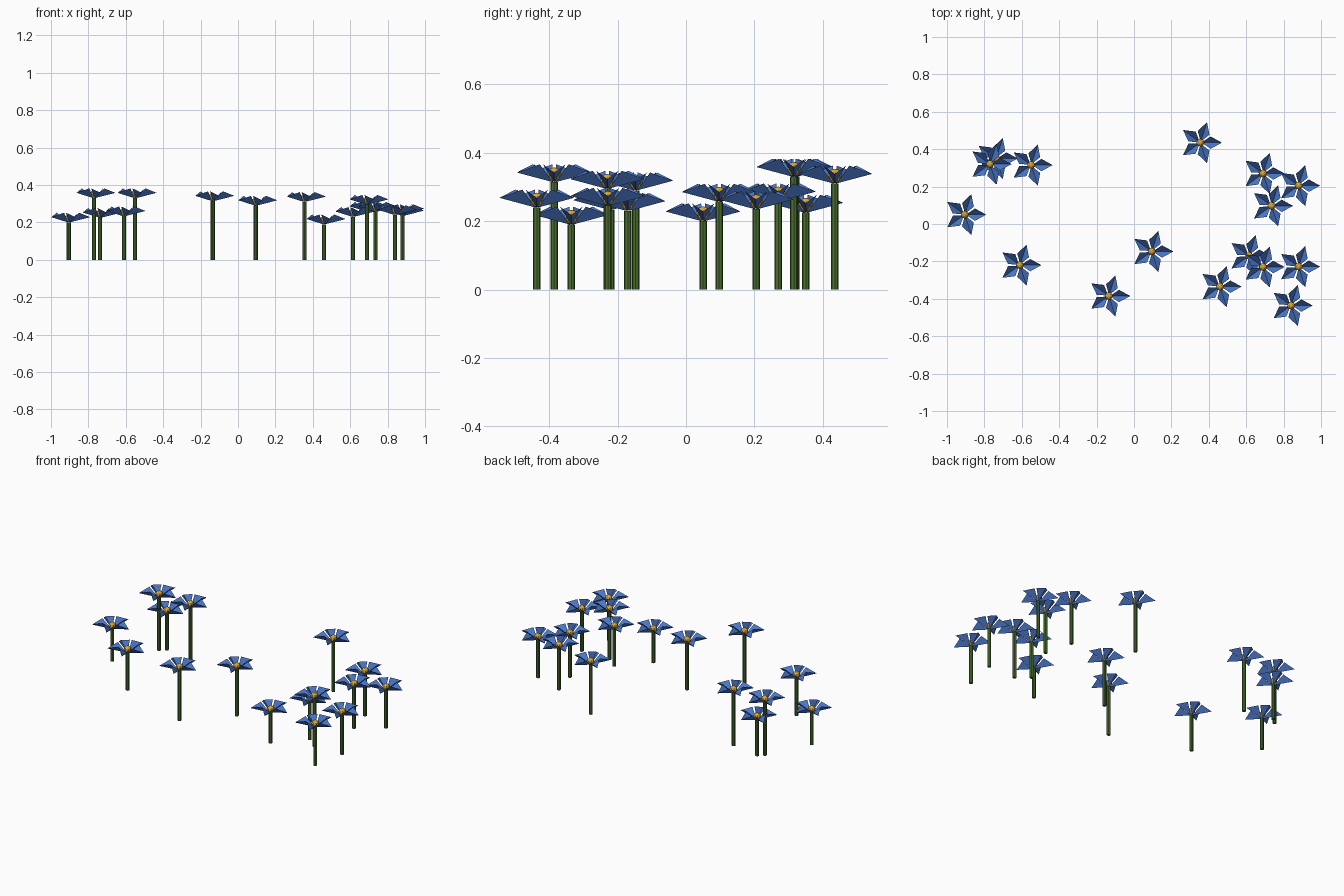
import bpy, bmesh
from math import cos, sin, pi
from mathutils import Matrix, Vector

if "Cube" in bpy.data.objects:
    bpy.data.objects.remove(bpy.data.objects["Cube"])

# x, y, stem height of each flower
FLOWERS = [(-.905, .05, .20), (-.77, .32, .33), (-.737, .35, .225), (-.55, .315, .33),
           (-.61, -.22, .233), (-.135, -.385, .314), (.095, -.147, .29), (.355, .435, .31),
           (.46, -.335, .19), (.615, -.17, .23), (.69, -.23, .295), (.69, .27, .258),
           (.735, .097, .257), (.88, .205, .235), (.88, -.228, .245), (.84, -.436, .24)]


def material(name, color):
    m = bpy.data.materials.new(name)
    m.diffuse_color = (*color, 1)
    m.use_nodes = True
    m.node_tree.nodes["Principled BSDF"].inputs["Base Color"].default_value = m.diffuse_color
    return m


GREEN = material("stem_green", (.07, .16, .03))
BLUE = material("petal_blue", (.07, .19, .60))
GOLD = material("centre_gold", (.72, .40, .04))


def make_object(name, bm, mat, loc):
    me = bpy.data.meshes.new(name)
    bm.to_mesh(me)
    bm.free()
    me.materials.append(mat)
    ob = bpy.data.objects.new(name, me)
    ob.location = loc
    bpy.context.collection.objects.link(ob)


def stem(h):
    bm = bmesh.new()
    bmesh.ops.create_cone(bm, cap_ends=True, segments=8, radius1=.011, radius2=.011,
                          depth=h, matrix=Matrix.Translation((0, 0, h / 2)))
    return bm


# five kite petals, each folded upward along its centre line
def petals():
    bm = bmesh.new()
    for i in range(5):
        rot = Matrix.Rotation(i * 2 * pi / 5, 3, 'Z')
        base, left, tip, right = [bm.verts.new(rot @ Vector(p)) for p in
                                  [(.005, 0, 0), (.055, .033, .052), (.115, 0, .028), (.055, -.033, .052)]]
        bm.faces.new((base, tip, left))
        bm.faces.new((base, right, tip))
    return bm


def centre():
    bm = bmesh.new()
    bmesh.ops.create_uvsphere(bm, u_segments=8, v_segments=6, radius=.021,
                              matrix=Matrix.Translation((0, 0, .022)))
    return bm


for i, (x, y, h) in enumerate(FLOWERS, 1):
    make_object(f"stem_{i}", stem(h), GREEN, (x, y, 0))
    make_object(f"petals_{i}", petals(), BLUE, (x, y, h))
    make_object(f"flower_centre_{i}", centre(), GOLD, (x, y, h))
